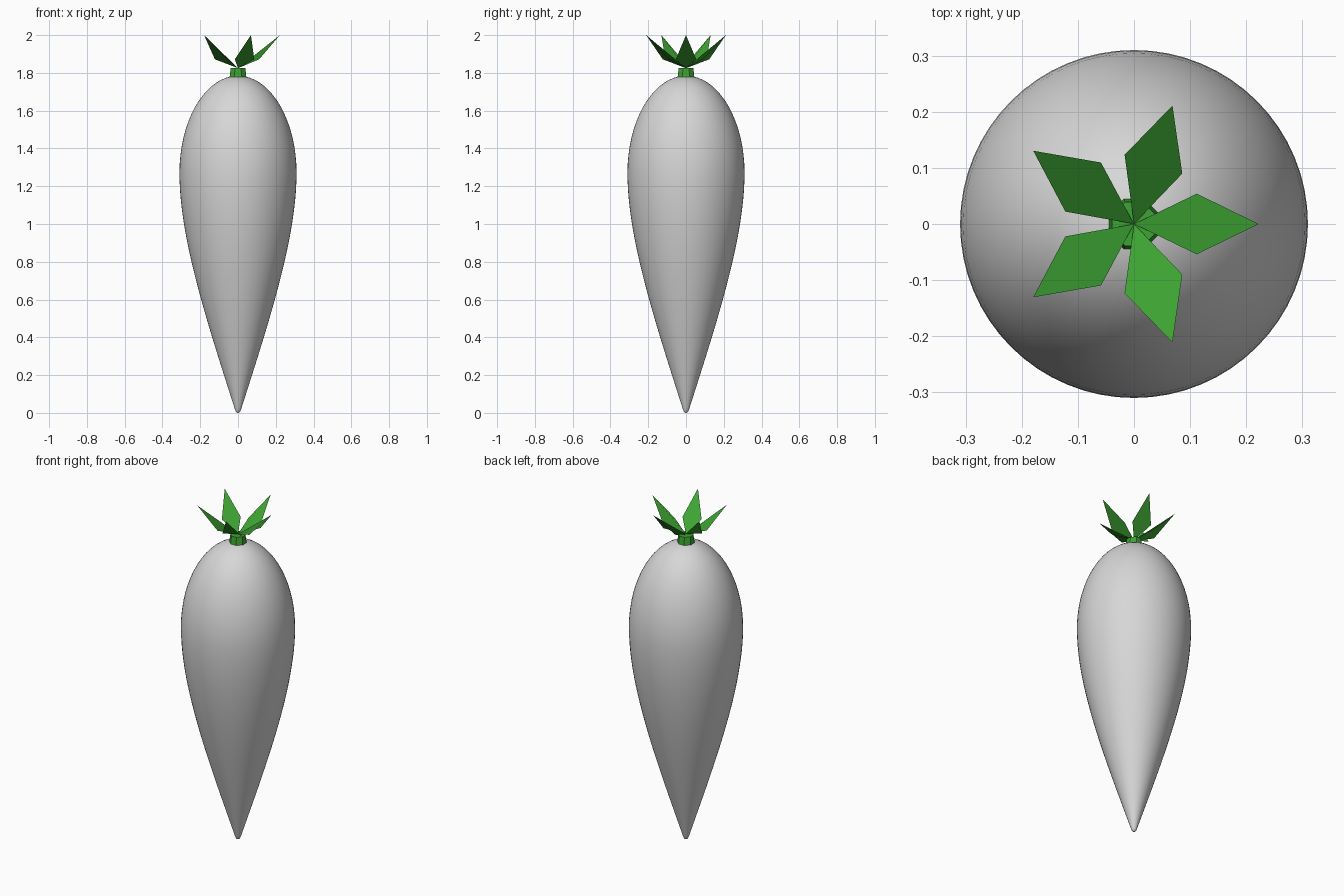
import bpy, bmesh, math
from mathutils import Vector, Matrix
from mathutils.geometry import interpolate_bezier

cube = bpy.data.objects.get("Cube")
if cube:
    bpy.data.objects.remove(cube, do_unlink=True)


def make_material(name, color):
    mat = bpy.data.materials.new(name)
    mat.use_nodes = True
    mat.diffuse_color = (*color, 1)
    mat.node_tree.nodes["Principled BSDF"].inputs["Base Color"].default_value = (*color, 1)
    return mat


def make_object(name, bm, mat, smooth=False):
    mesh = bpy.data.meshes.new(name)
    for face in bm.faces:
        face.smooth = smooth
    bm.to_mesh(mesh)
    bm.free()
    mesh.materials.append(mat)
    obj = bpy.data.objects.new(name, mesh)
    bpy.context.collection.objects.link(obj)
    return obj


def curve(points, steps):
    return interpolate_bezier(*[Vector((r, 0, z)) for r, z in points], steps)


root_grey = make_material("root grey", (0.68, 0.68, 0.68))
leaf_green = make_material("leaf green", (0.047, 0.37, 0.033))

# Root: rounded tip, long taper and domed shoulder, spun around z
profile = curve([(0, 0), (0.01, 0), (0.014, 0.01), (0.02, 0.03)], 5)
profile += curve([(0.02, 0.03), (0.16, 0.47), (0.31, 0.92), (0.31, 1.27)], 24)[1:]
profile += curve([(0.31, 1.27), (0.31, 1.555), (0.17, 1.785), (0, 1.785)], 18)[1:]
bm = bmesh.new()
verts = [bm.verts.new(p) for p in profile]
edges = [bm.edges.new(pair) for pair in zip(verts, verts[1:])]
bmesh.ops.spin(bm, geom=verts + edges, cent=(0, 0, 0), axis=(0, 0, 1),
               angle=math.tau, steps=64, use_duplicate=False)
bmesh.ops.remove_doubles(bm, verts=bm.verts, dist=0.0002)
bmesh.ops.recalc_face_normals(bm, faces=bm.faces)
make_object("root", bm, root_grey, smooth=True)

# Stem: short tapered stub with flat sides
bm = bmesh.new()
bmesh.ops.create_cone(bm, cap_ends=True, segments=8, radius1=0.049, radius2=0.042,
                      depth=0.055,
                      matrix=Matrix.Translation((0, 0, 1.7975)) @ Matrix.Rotation(math.pi / 8, 4, "Z"))
make_object("stem", bm, leaf_green)

# Leaves: five single-face diamonds creased along the middle
for i in range(5):
    bm = bmesh.new()
    turn = Matrix.Rotation(i * math.tau / 5, 4, "Z")
    shape = [(0, 0, 1.825), (0.112, -0.054, 1.872), (0.222, 0, 2.0), (0.112, 0.054, 1.872)]
    bm.faces.new([bm.verts.new(turn @ Vector(p)) for p in shape])
    make_object(f"leaf_{i + 1}", bm, leaf_green)
